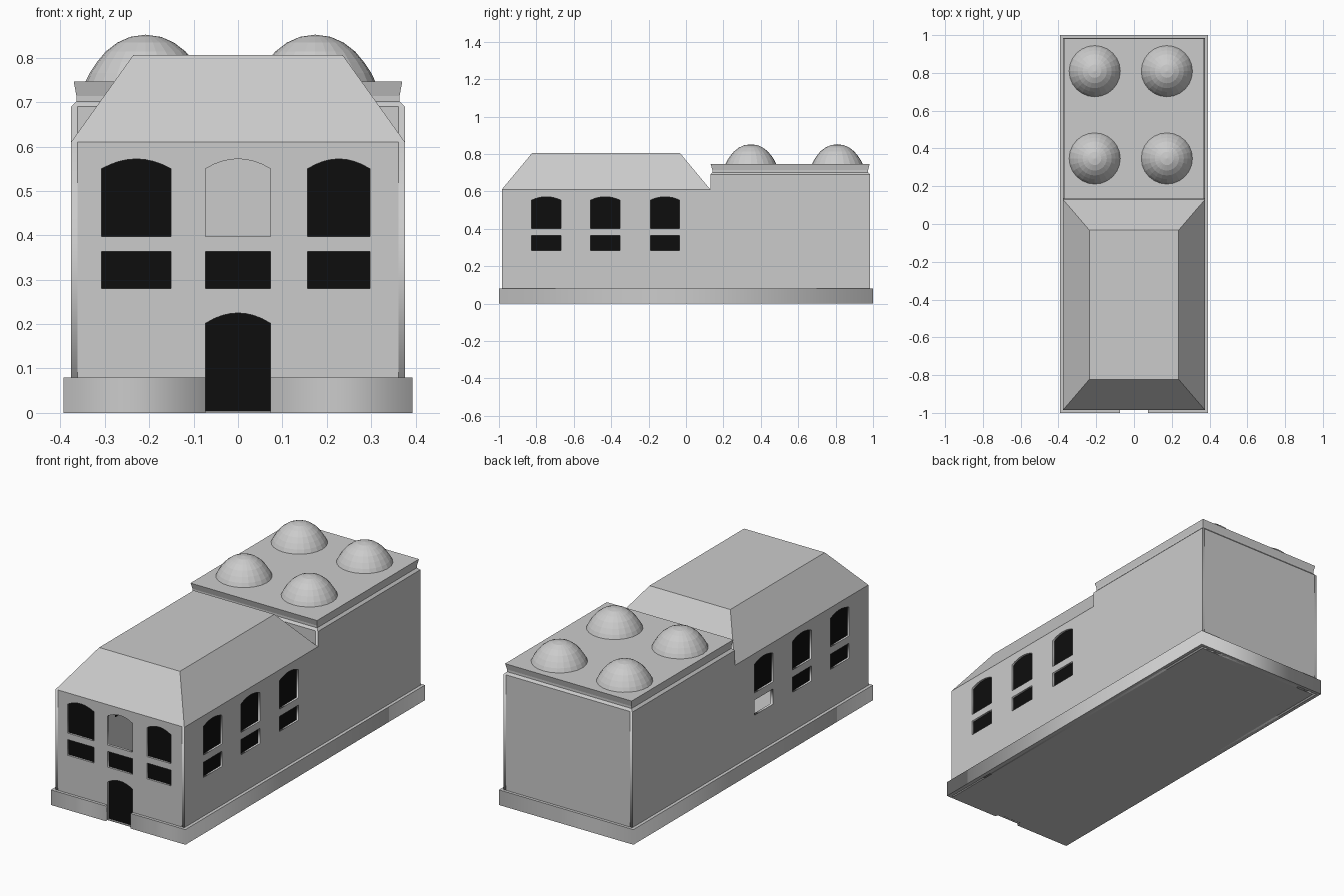
import bpy, bmesh, math
from mathutils import Matrix

if "Cube" in bpy.data.objects:
    bpy.data.objects.remove(bpy.data.objects["Cube"])

def material(name, v):
    m = bpy.data.materials.new(name)
    m.diffuse_color = (v, v, v, 1)
    m.use_nodes = True
    m.node_tree.nodes["Principled BSDF"].inputs["Base Color"].default_value = m.diffuse_color
    return m

STONE = material("grey stone", 0.6)
DARK = material("black glass", 0.004)

FRONT = Matrix.Rotation(math.pi / 2, 4, 'X')             # local x, y -> x, z
SIDE = Matrix.Rotation(math.pi / 2, 4, 'Z') @ FRONT      # local x, y -> y, z
FLAT = Matrix.Identity(4)

def link(name, mesh, mat):
    bm = bmesh.new()
    bm.from_mesh(mesh)
    bmesh.ops.remove_doubles(bm, verts=bm.verts, dist=1e-5)
    bmesh.ops.recalc_face_normals(bm, faces=bm.faces)
    bm.to_mesh(mesh)
    bm.free()
    mesh.materials.clear()
    mesh.materials.append(mat)
    ob = bpy.data.objects.new(name, mesh)
    bpy.context.collection.objects.link(ob)
    return ob

def panel(name, loops, thick, rot, loc, mat):
    """Flat panel from an outline followed by its holes."""
    cu = bpy.data.curves.new(name, 'CURVE')
    cu.dimensions = '2D'
    cu.fill_mode = 'BOTH'
    cu.extrude = thick / 2
    for pts in loops:
        s = cu.splines.new('POLY')
        s.points.add(len(pts) - 1)
        for p, (x, y) in zip(s.points, pts):
            p.co = (x, y, 0, 1)
        s.use_cyclic_u = True
    tmp = bpy.data.objects.new("tmp", cu)
    bpy.context.collection.objects.link(tmp)
    dg = bpy.context.evaluated_depsgraph_get()
    mesh = bpy.data.meshes.new_from_object(tmp.evaluated_get(dg))
    bpy.data.objects.remove(tmp)
    mesh.transform(Matrix.Translation(loc) @ rot)
    return link(name, mesh, mat)

def rect(x0, x1, y0, y1):
    return [(x0, y0), (x1, y0), (x1, y1), (x0, y1)]

def arched(c, h, z0, z1, z2):
    """Opening with a shallow arched head, listed left to right."""
    n = 8
    head = [(c - h * math.cos(math.pi * i / n), z1 + (z2 - z1) * math.sin(math.pi * i / n))
            for i in range(n + 1)]
    head = [(c - h + 2 * h * i / n, z1 + (z2 - z1) * (1 - (2 * i / n - 1) ** 2)) for i in range(n + 1)]
    return [(c - h, z0)] + head + [(c + h, z0)]

def stack(name, levels, mat, bottom=False):
    """Rectangular rings (x half, y0, y1, z) joined upwards and capped."""
    bm = bmesh.new()
    rings = [[bm.verts.new((x, y, z)) for x, y in rect(-h, h, y0, y1)] for h, y0, y1, z in levels]
    for a, b in zip(rings, rings[1:]):
        for i in range(4):
            j = (i + 1) % 4
            bm.faces.new((a[i], a[j], b[j], b[i]))
    bm.faces.new(rings[-1])
    if bottom:
        bm.faces.new(rings[0][::-1])
    mesh = bpy.data.meshes.new(name)
    bm.to_mesh(mesh)
    bm.free()
    return link(name, mesh, mat)

W, L, T = 0.376, 0.985, 0.014

# Front wall with door and windows
door = arched(0, 0.073, 0, 0.202, 0.225)
wf = W - T
outline = [(-wf, 0)] + door + [(wf, 0), (wf, 0.61), (-wf, 0.61)]
upper = [arched(c, h, 0.397, 0.55, 0.572) for c, h in ((-0.229, 0.078), (0, 0.073), (0.227, 0.07))]
lower = [rect(c - h, c + h, 0.28, 0.363) for c, h in ((-0.229, 0.078), (0, 0.073), (0.227, 0.07))]
panel("front_wall", [outline] + upper + lower, T, FRONT, (0, -L + T / 2, 0), STONE)
# The middle upper window is open
for pane in [door, upper[0], upper[2]] + lower:
    panel("front_pane", [pane], 0.003, FRONT, (0, -L + T - 0.002, 0), DARK)

# Side walls with stepped top and three window pairs
step = [(-L, 0), (L, 0), (L, 0.69), (0.13, 0.69), (0.13, 0.61), (-L, 0.61)]
centres = (-0.747, -0.432, -0.112)
upper = [arched(c, 0.078, 0.402, 0.553, 0.571) for c in centres]
lower = [rect(c - 0.078, c + 0.078, 0.284, 0.364) for c in centres]
for s in (-1, 1):
    panel("side_wall", [step] + upper + lower, T, SIDE, (s * (W - T / 2), 0, 0), STONE)
    # One lower window on the left is open
    for pane in upper + (lower if s > 0 else lower[:2]):
        panel("side_pane", [pane], 0.003, SIDE, (s * (W - T + 0.002), 0, 0), DARK)

# Rear wall and the short wall above the front roof
panel("rear_wall", [rect(-wf, wf, 0, 0.69)], T, FRONT, (0, L - T / 2, 0), STONE)
panel("step_wall", [rect(-wf, wf, 0.605, 0.69)], T, FRONT, (0, 0.13 + T / 2, 0), STONE)

# Plinth, notched at the door, and floor
plinth = [(0.073, -1), (0.393, -1), (0.393, 1), (-0.393, 1), (-0.393, -1), (-0.073, -1),
          (-0.073, -L), (-W, -L), (-W, L), (W, L), (W, -L), (0.073, -L)]
panel("plinth", [plinth], 0.08, FLAT, (0, 0, 0.04), STONE)
panel("floor", [rect(-W, W, -L, L)], 0.004, FLAT, (0, 0, 0.002), STONE)

# Hipped front roof with flat top
stack("front_roof", [(W, -L, 0.13, 0.61), (0.236, -0.822, -0.033, 0.806)], STONE)

# Rear cornice and flat roof
stack("rear_cornice", [(W, 0.13, L, 0.69), (0.364, 0.141, 0.974, 0.702),
                       (0.364, 0.141, 0.974, 0.714), (0.37, 0.132, 0.982, 0.746)], STONE)

# Four domes, lathed from a short profile
profile = [(0.136, 0), (0.126, 0.021), (0.11, 0.045), (0.09, 0.069), (0.064, 0.089), (0.035, 0.102)]
N = 24
for cx in (-0.208, 0.174):
    for cy in (0.347, 0.809):
        bm = bmesh.new()
        rings = [[bm.verts.new((cx + r * math.cos(2 * math.pi * i / N),
                                cy + r * math.sin(2 * math.pi * i / N), 0.745 + z))
                  for i in range(N)] for r, z in profile]
        tip = bm.verts.new((cx, cy, 0.852))
        for i in range(N):
            j = (i + 1) % N
            for a, b in zip(rings, rings[1:]):
                bm.faces.new((a[i], a[j], b[j], b[i]))
            bm.faces.new((rings[-1][i], rings[-1][j], tip))
        mesh = bpy.data.meshes.new("dome")
        bm.to_mesh(mesh)
        bm.free()
        link("dome", mesh, STONE)
